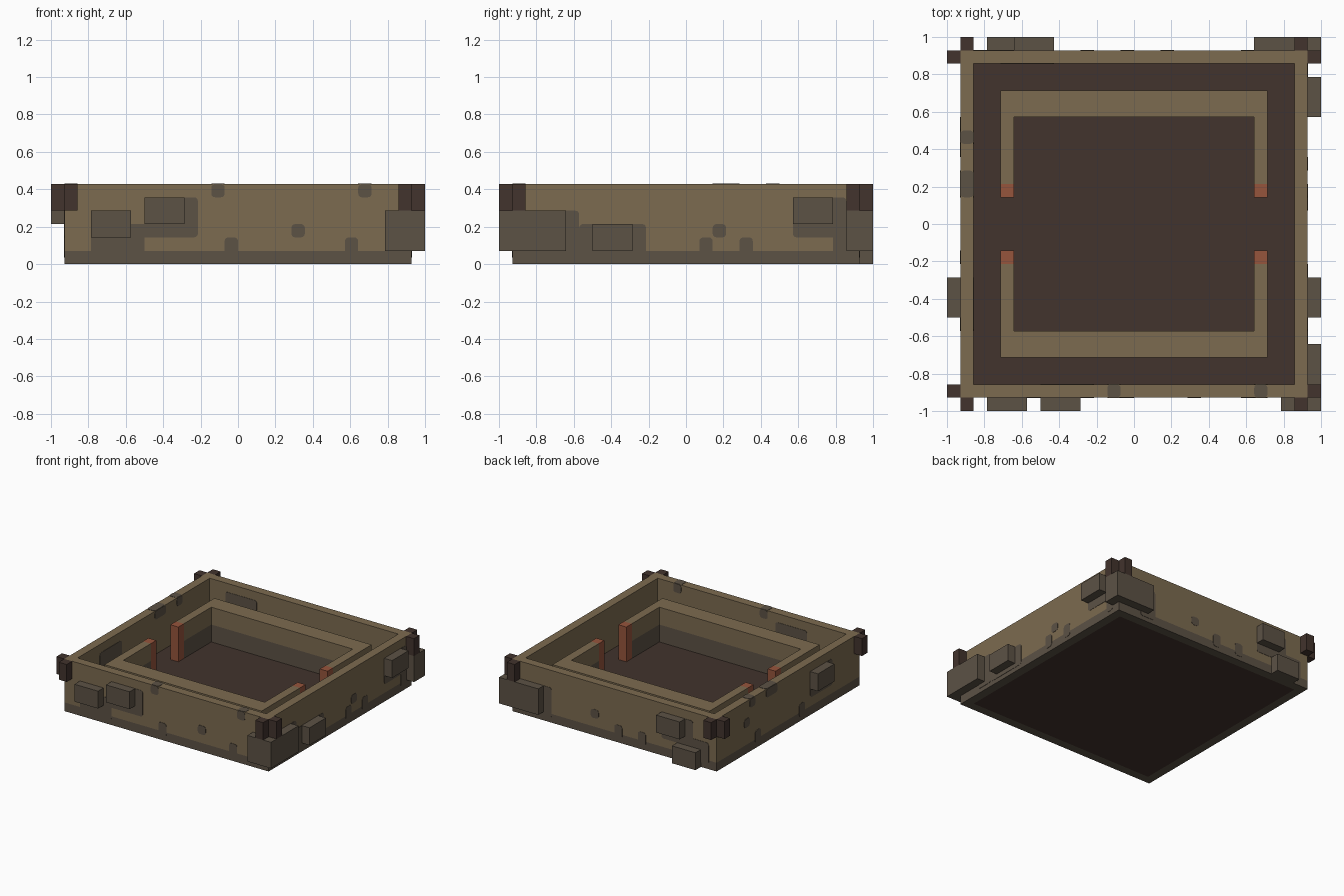
import bpy, bmesh, math

cube = bpy.data.objects.get("Cube")
if cube:
    bpy.data.objects.remove(cube)

U = 1 / 14  # grid unit: every size below is in these


def material(name, rgb):
    m = bpy.data.materials.new(name)
    m.use_nodes = True
    m.diffuse_color = (*rgb, 1)
    bsdf = m.node_tree.nodes["Principled BSDF"]
    bsdf.inputs["Base Color"].default_value = (*rgb, 1)
    bsdf.inputs["Roughness"].default_value = 0.9
    return m


TAN = material("tan_plaster", (0.202, 0.147, 0.080))
GREY = material("grey_stone", (0.107, 0.084, 0.060))
BROWN = material("dark_brown", (0.054, 0.033, 0.026))
RED = material("brick_red", (0.305, 0.089, 0.045))


def finish(name, bm, mat):
    bmesh.ops.recalc_face_normals(bm, faces=bm.faces)
    me = bpy.data.meshes.new(name)
    bm.to_mesh(me)
    bm.free()
    me.materials.append(mat)
    ob = bpy.data.objects.new(name, me)
    bpy.context.collection.objects.link(ob)
    return ob


def extrude(bm, points, offset):
    """Close a polygon and extrude it into a solid."""
    face = bm.faces.new([bm.verts.new(p) for p in points])
    out = bmesh.ops.extrude_face_region(bm, geom=[face], use_keep_orig=True)
    verts = [v for v in out["geom"] if isinstance(v, bmesh.types.BMVert)]
    bmesh.ops.translate(bm, verts=verts, vec=offset)


def prism(name, outline, z0, z1, mat):
    bm = bmesh.new()
    extrude(bm, [(x * U, y * U, z0 * U) for x, y in outline], (0, 0, (z1 - z0) * U))
    return finish(name, bm, mat)


def box(name, x0, x1, y0, y1, z0, z1, mat):
    return prism(name, [(x0, y0), (x1, y0), (x1, y1), (x0, y1)], z0, z1, mat)


def ring(name, outer, inner, z0, z1, mat):
    """Square frame with a square hole."""
    bm = bmesh.new()
    loops = [[bm.verts.new((sx * r * U, sy * r * U, z * U))
              for sx, sy in ((-1, -1), (1, -1), (1, 1), (-1, 1))]
             for r, z in ((outer, z0), (outer, z1), (inner, z1), (inner, z0))]
    for k in range(4):
        a, b = loops[k], loops[(k + 1) % 4]
        for i in range(4):
            j = (i + 1) % 4
            bm.faces.new((a[i], a[j], b[j], b[i]))
    return finish(name, bm, mat)


def stains(name, axis, plane, rects, thick=0.005):
    """Thin rounded plates lying on a plane across the given axis."""
    bm = bmesh.new()
    r = 0.02
    for u0, u1, v0, v1 in rects:
        pts = []
        corners = ((u1, v1, -1, -1), (u0, v1, 1, -1), (u0, v0, 1, 1), (u1, v0, -1, 1))
        for q, (u, v, du, dv) in enumerate(corners):
            for s in range(4):
                t = math.pi / 2 * (q + s / 3)
                pts.append((u * U + du * r + r * math.cos(t), v * U + dv * r + r * math.sin(t)))
        p = plane * U - thick / 2
        if axis == "x":
            extrude(bm, [(p, u, v) for u, v in pts], (thick, 0, 0))
        elif axis == "y":
            extrude(bm, [(u, p, v) for u, v in pts], (0, thick, 0))
        else:
            extrude(bm, [(u, v, p) for u, v in pts], (0, 0, thick))
    return finish(name, bm, GREY)


# Floor, stone base course and outer wall
box("floor", -12, 12, -12, 12, 0, 1, BROWN)
ring("base_course", 13, 12, 0, 1, GREY)
ring("outer_wall", 13, 12, 1, 6, TAN)

# Inner walls: two U shapes with red door jambs at the gaps
for side, s in (("back", 1), ("front", -1)):
    u_shape = [(-10, 3 * s), (-10, 10 * s), (10, 10 * s), (10, 3 * s),
               (9, 3 * s), (9, 8 * s), (-9, 8 * s), (-9, 3 * s)]
    prism(side + "_inner_wall_foot", u_shape, 1, 3, GREY)
    prism(side + "_inner_wall", u_shape, 3, 5, TAN)
    for end, e in (("left", 1), ("right", -1)):
        xs, ys = sorted((9 * e, 10 * e)), sorted((2 * s, 3 * s))
        box(f"{side}_{end}_door_jamb", *xs, *ys, 1, 5, RED)

# Paired corner posts
for side, s in (("back", 1), ("front", -1)):
    for end, e in (("left", 1), ("right", -1)):
        near_x, far_x = sorted((12 * e, 13 * e)), sorted((13 * e, 14 * e))
        near_y, far_y = sorted((12 * s, 13 * s)), sorted((13 * s, 14 * s))
        box(f"{side}_{end}_post_a", *near_x, *far_y, 4, 6, BROWN)
        box(f"{side}_{end}_post_b", *far_x, *near_y, 4, 6, BROWN)

# Stone blocks wrapped around two corners
prism("front_corner_block", [(11, -14), (14, -14), (14, -9), (13, -9), (13, -13), (11, -13)], 1, 4, GREY)
prism("back_corner_block", [(9, 14), (14, 14), (14, 12), (13, 12), (13, 13), (9, 13)], 1, 4, GREY)

# Protruding stone blocks
for name, *size in (
        ("front_block_low", -11, -8, -14, -13, 2, 4),
        ("front_block_high", -7, -4, -14, -13, 3, 5),
        ("left_block_low", 13, 14, -7, -4, 1, 3),
        ("left_block_high", 13, 14, 8, 11, 3, 5),
        ("back_block_high", -9, -6, 13, 14, 3, 5),
        ("back_block_low", -11, -8, 13, 14, 0, 2),
        ("right_block", -14, -13, -7, -4, 3, 5)):
    box(name, *size, GREY)

# Worn patches on the outside of the wall
stains("front_stains", "y", -13, [
    (-11, -7, 0.5, 3), (-9, -3, 2, 3), (-7, -3, 2, 5), (-1, 0, 0.5, 2),
    (8, 9, 0.5, 2), (-2, -1, 5, 6), (9, 10, 5, 6), (4, 5, 2, 3)])
stains("left_stains", "x", 13, [
    (-10, -8, 0.5, 4), (-8, -3, 0.5, 3), (1, 2, 0.5, 2), (4, 5, 0.5, 2),
    (2, 3, 2, 3), (8, 12, 2, 5), (11, 12, 0.5, 3)])
stains("back_stains", "y", 13, [
    (8, 10, 0.5, 4), (2, 3, 2, 3), (-1, 0, 0.5, 2), (-4, -3, 0.5, 2),
    (-10, -6, 2, 5), (-12, -8, 0.5, 3)])
stains("right_stains", "x", -13, [
    (-8, -4, 2, 5), (-3, -2, 0.5, 2), (5, 6, 0.5, 2), (7, 8, 3, 4),
    (2, 4, 5, 6), (6, 7, 5, 6)])

# Matching patches on the inside and the rim
stains("front_inner_stains", "y", -12, [(-7, -3, 2, 5), (-2, -1, 5, 6), (9, 10, 5, 6)])
stains("back_inner_stains", "y", 12, [(-10, -6, 2, 5)])
stains("right_inner_stains", "x", -12, [(-8, -4, 2, 5), (2, 4, 5, 6), (6, 7, 5, 6)])
stains("rim_stains", "z", 6, [
    (-2, -1, -13, -12), (9, 10, -13, -12), (-13, -12, 2, 4), (-13, -12, 6, 7)])
